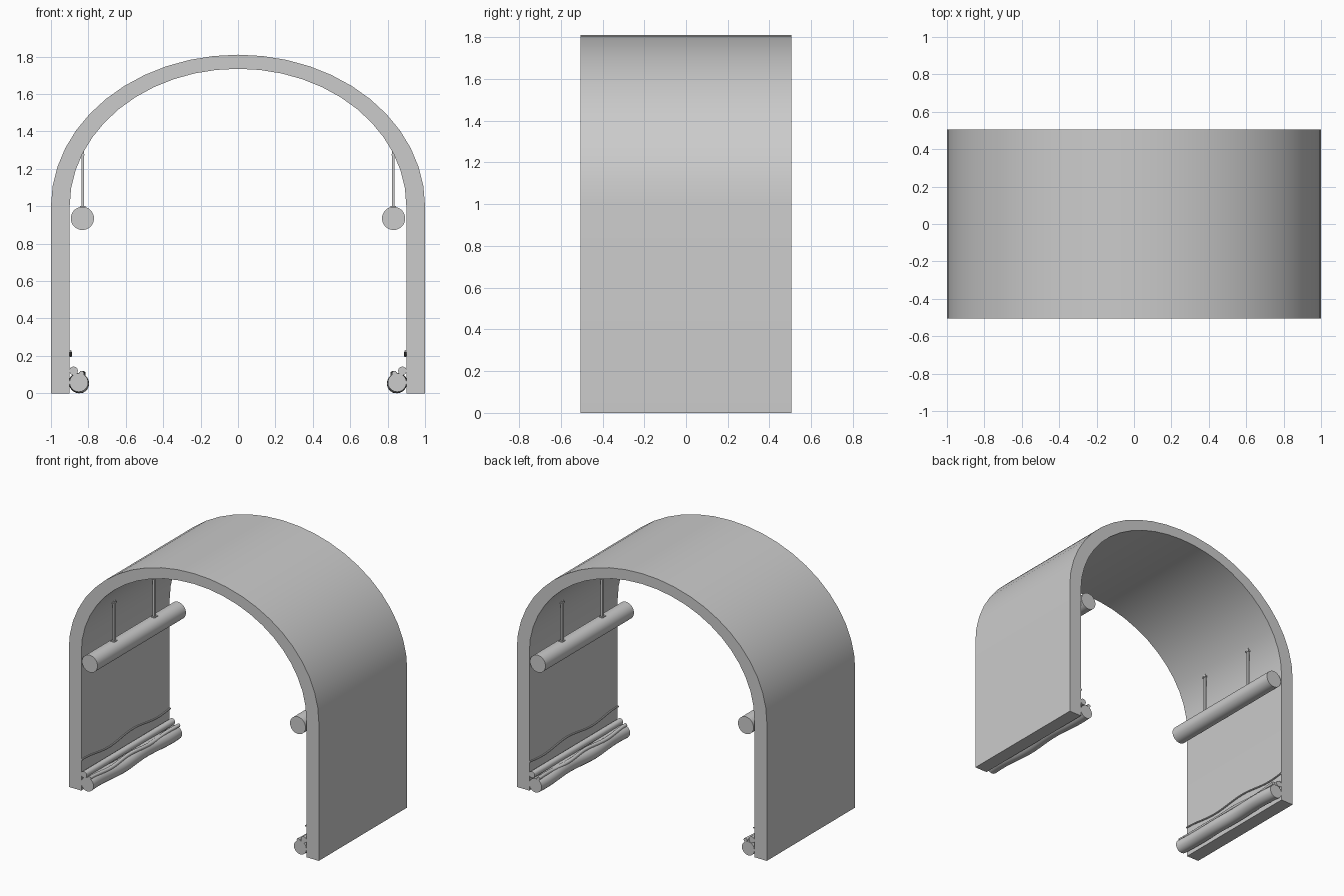
import bpy, bmesh, math

if "Cube" in bpy.data.objects:
    bpy.data.objects.remove(bpy.data.objects["Cube"])

HALF = 0.505  # half length of the tunnel along y


def make_object(name, bm, smooth=True):
    bmesh.ops.recalc_face_normals(bm, faces=bm.faces)
    mesh = bpy.data.meshes.new(name)
    bm.to_mesh(mesh)
    bm.free()
    ob = bpy.data.objects.new(name, mesh)
    bpy.context.collection.objects.link(ob)
    if smooth:
        bpy.context.view_layer.objects.active = ob
        bpy.ops.object.select_all(action='DESELECT')
        ob.select_set(True)
        bpy.ops.object.shade_smooth_by_angle(angle=math.radians(35))
    return ob


def arch_line(width, rise, n=24):
    """Straight legs up to z = 1 joined by a half ellipse."""
    arc = [(width * math.cos(math.pi * i / n), 1 + rise * math.sin(math.pi * i / n))
           for i in range(n + 1)]
    return [(width, 0)] + arc + [(-width, 0)]


def tube(name, x, z, r, wave_x=0, wave_z=0, waves=2.0, phase=0.0, sides=20, steps=1):
    """Pipe along y whose centre may wander in x and z."""
    bm = bmesh.new()
    rings = []
    for i in range(steps + 1):
        t = i / steps
        a = 2 * math.pi * waves * t + phase
        cx, cz = x + wave_x * math.sin(a), z + wave_z * math.sin(a * 0.8 + 1)
        rings.append([bm.verts.new((cx + r * math.cos(2 * math.pi * k / sides),
                                    HALF * (2 * t - 1),
                                    cz + r * math.sin(2 * math.pi * k / sides)))
                      for k in range(sides)])
    for a, b in zip(rings, rings[1:]):
        for k in range(sides):
            j = (k + 1) % sides
            bm.faces.new((a[k], a[j], b[j], b[k]))
    bm.faces.new(rings[0])
    bm.faces.new(rings[-1])
    return make_object(name, bm)


def box(bm, centre, size):
    verts = bmesh.ops.create_cube(bm, size=1)['verts']
    bmesh.ops.scale(bm, vec=size, verts=verts)
    bmesh.ops.translate(bm, vec=centre, verts=verts)


# Arched tunnel shell
bm = bmesh.new()
outer, inner = arch_line(1.0, 0.81), arch_line(0.9, 0.735)
rows = []
for pts, y in ((outer, -HALF), (inner, -HALF), (inner, HALF), (outer, HALF)):
    rows.append([bm.verts.new((x, y, z)) for x, z in pts])
for i in range(4):
    a, b = rows[i], rows[(i + 1) % 4]
    for k in range(len(a) - 1):
        bm.faces.new((a[k], a[k + 1], b[k + 1], b[k]))
for k in (0, -1):
    bm.faces.new([row[k] for row in rows])
make_object("tunnel_shell", bm)

for label, s in (("left", -1), ("right", 1)):
    # Hanging duct with two hanger rods, each with end plates
    tube(label + "_hanging_duct", s * 0.832, 0.935, 0.062, sides=32)
    bm = bmesh.new()
    for y in (-0.23, 0.23):
        box(bm, (s * 0.83, y, 1.14), (0.013, 0.02, 0.31))
        box(bm, (s * 0.83, y, 0.996), (0.028, 0.04, 0.008))
        box(bm, (s * 0.845, y, 1.275), (0.05, 0.035, 0.01))
    make_object(label + "_hanger_rods", bm, smooth=False)

    # Bundle of floor pipes and a loose wall cable
    tube(label + "_large_floor_pipe", s * 0.851, 0.054, 0.05, s * 0.005, 0.004, 2, 0, 20, 32)
    tube(label + "_upper_floor_pipe", s * 0.879, 0.12, 0.023, sides=16)
    tube(label + "_thin_floor_pipe", s * 0.832, 0.101, 0.013, s * 0.005, 0.005, 2.5, 1, 12, 32)
    tube(label + "_wall_cable", s * 0.895, 0.212, 0.006, s * 0.001, 0.013, 2.2, 0.5, 8, 40)
